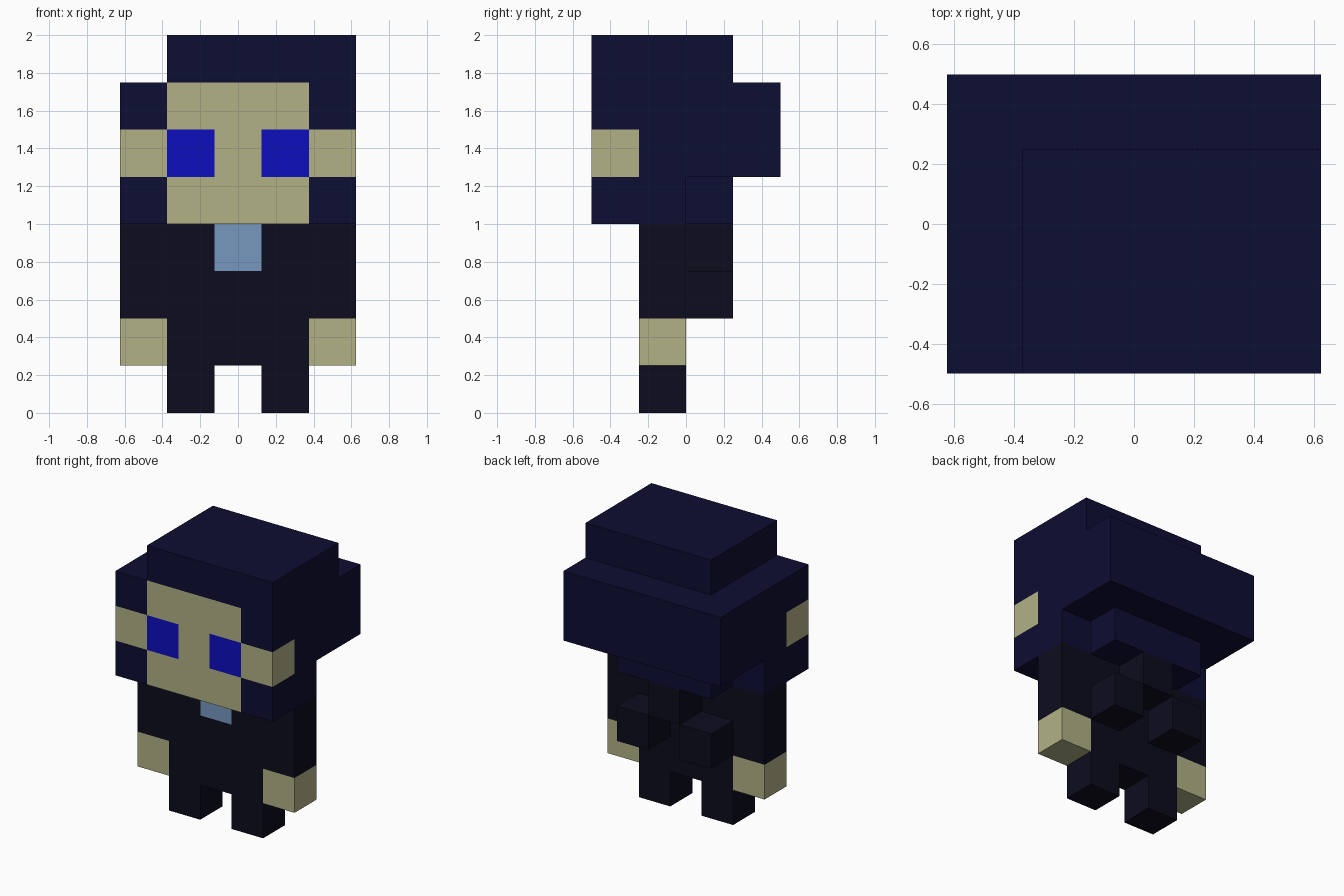
import bpy
import bmesh
from mathutils import Matrix, Vector

UNIT = 0.25            # edge of one block
COLS, ROWS = 5, 4      # blocks across and deep

old = bpy.data.objects.get("Cube")
if old:
    bpy.data.objects.remove(old, do_unlink=True)


def material(name, r, g, b):
    mat = bpy.data.materials.new(name)
    mat.use_nodes = True
    mat.diffuse_color = (r, g, b, 1)
    mat.node_tree.nodes["Principled BSDF"].inputs["Base Color"].default_value = (r, g, b, 1)
    return mat


navy = material("navy_hair", 0.004, 0.004, 0.033)
skin = material("skin", 0.44, 0.44, 0.24)
blue = material("eye_blue", 0.0044, 0.0044, 0.52)
dark = material("dark_suit", 0.0037, 0.0037, 0.013)
pale = material("pale_blue_collar", 0.181, 0.314, 0.515)


def block(name, mat, x, y, z):
    """Box spanning block index ranges x, y, z (start, end)."""
    lo = Vector((x[0] - COLS / 2, y[0] - ROWS / 2, z[0])) * UNIT
    hi = Vector((x[1] - COLS / 2, y[1] - ROWS / 2, z[1])) * UNIT
    bm = bmesh.new()
    bmesh.ops.create_cube(bm, size=1, matrix=Matrix.Translation((lo + hi) / 2)
                          @ Matrix.Diagonal((*(hi - lo), 1)))
    mesh = bpy.data.meshes.new(name)
    bm.to_mesh(mesh)
    bm.free()
    mesh.materials.append(mat)
    obj = bpy.data.objects.new(name, mesh)
    bpy.context.collection.objects.link(obj)


def pair(name, mat, x, y, z):
    """The same box on both sides of the body."""
    block("right_" + name, mat, x, y, z)
    block("left_" + name, mat, (COLS - x[1], COLS - x[0]), y, z)


# Hair: off-centre crown, wide back, nape and side locks
block("hair_crown", navy, (1, 5), (0, 3), (7, 8))
block("hair_back", navy, (0, 5), (1, 4), (5, 7))
block("hair_under", navy, (0, 5), (1, 2), (4, 5))
block("hair_nape", navy, (1, 4), (2, 3), (4, 5))
pair("upper_lock", navy, (0, 1), (0, 1), (6, 7))
pair("lower_lock", navy, (0, 1), (0, 1), (4, 5))

# Face
block("forehead", skin, (1, 4), (0, 1), (6, 7))
block("nose_bridge", skin, (2, 3), (0, 1), (5, 6))
block("jaw", skin, (1, 4), (0, 1), (4, 5))
pair("eye", blue, (1, 2), (0, 1), (5, 6))
pair("ear", skin, (0, 1), (0, 1), (5, 6))

# Body, with the collar set into the top of the chest
block("torso", dark, (1, 4), (1, 2), (1, 3))
pair("chest", dark, (1, 2), (1, 2), (3, 4))
block("collar", pale, (2, 3), (1, 2), (3, 4))
pair("arm", dark, (0, 1), (1, 2), (2, 4))
pair("hand", skin, (0, 1), (1, 2), (1, 2))
pair("leg", dark, (1, 2), (1, 2), (0, 1))

# Raised blocks on the back
block("back_knot", dark, (2, 3), (2, 3), (3, 4))
pair("back_tail", dark, (1, 2), (2, 3), (2, 3))
